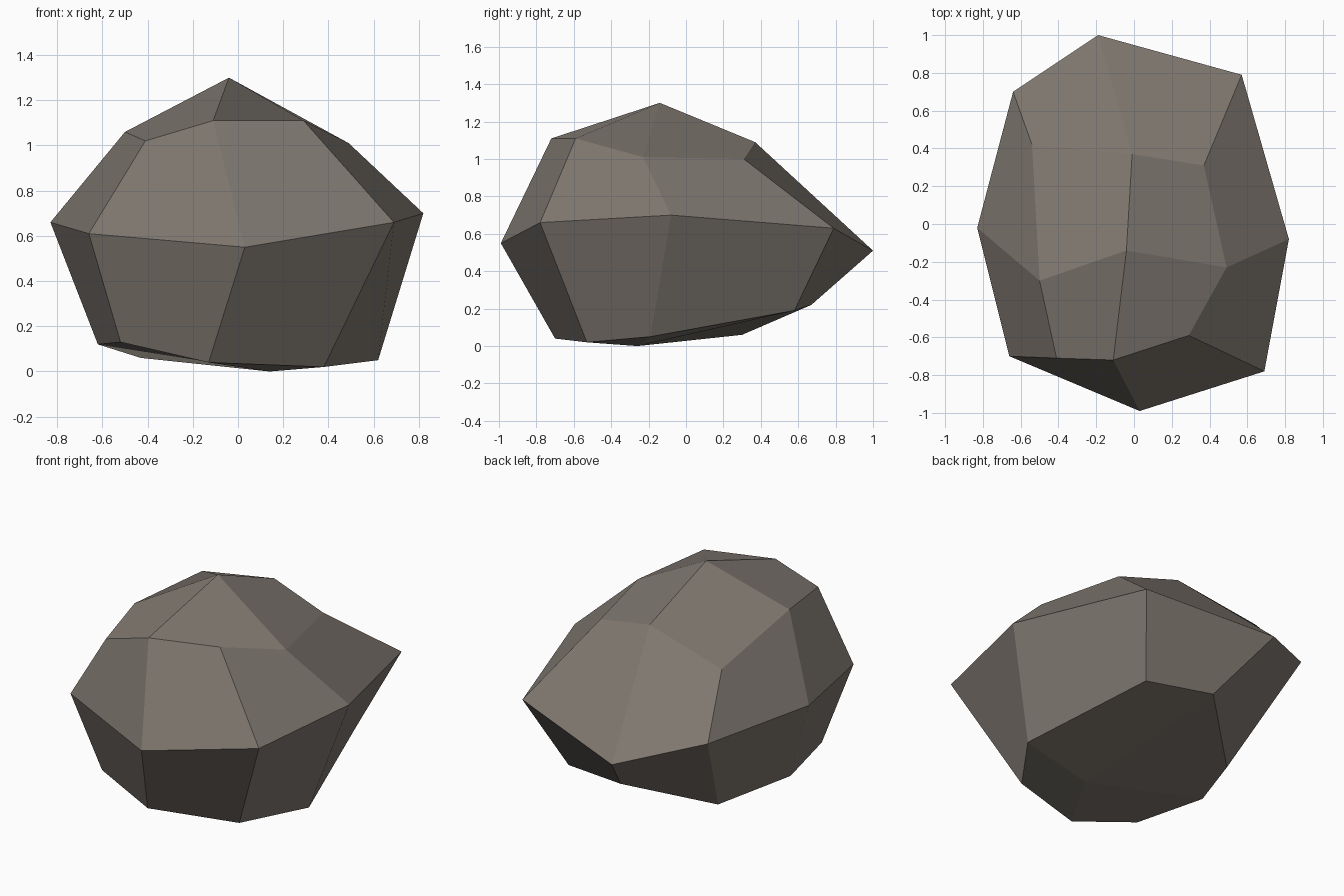
import bpy
import bmesh

# Remove the default cube
cube = bpy.data.objects.get("Cube")
if cube:
    bpy.data.objects.remove(cube, do_unlink=True)

# Stone material
stone = bpy.data.materials.new("warm grey stone")
stone.use_nodes = True
colour = (0.21, 0.185, 0.16, 1)
stone.diffuse_color = colour
shader = next(n for n in stone.node_tree.nodes if n.type == "BSDF_PRINCIPLED")
shader.inputs["Base Color"].default_value = colour
shader.inputs["Roughness"].default_value = 0.9

# Three irregular rings of eight corners, counter-clockwise from the front
lower_ring = [(-.13, -.70, .04), (.38, -.53, .02), (.62, -.19, .05), (.40, .58, .19),
              (-.02, .67, .22), (-.43, .30, .06), (-.62, -.14, .12), (-.52, -.59, .13)]
widest_ring = [(.03, -.99, .55), (.69, -.78, .66), (.82, -.08, .70), (.57, .79, .63),
               (-.19, 1, .51), (-.64, .70, .645), (-.83, -.02, .66), (-.66, -.70, .61)]
upper_ring = [(-.11, -.72, 1.11), (.29, -.59, 1.11), (.49, -.23, 1.01), (.37, .31, 1),
              (-.01, .37, 1.09), (-.54, .42, .975), (-.50, -.30, 1.06), (-.41, -.71, 1.02)]
peak_point = (-.04, -.14, 1.30)
base_point = (.14, -.26, 0)


def band(bm, below, above):
    """Join two rings with a belt of four-sided facets."""
    count = len(below)
    for i in range(count):
        j = (i + 1) % count
        bm.faces.new((below[j], above[j], above[i], below[i]))


def cap(bm, ring, centre):
    """Close a ring with four facets that meet at a centre point."""
    count = len(ring)
    for i in range(0, count, 2):
        bm.faces.new((centre, ring[i], ring[i + 1], ring[(i + 2) % count]))


# Faceted boulder
bm = bmesh.new()
lower, widest, upper = ([bm.verts.new(p) for p in ring]
                        for ring in (lower_ring, widest_ring, upper_ring))
band(bm, lower, widest)
band(bm, widest, upper)
cap(bm, upper, bm.verts.new(peak_point))
cap(bm, lower, bm.verts.new(base_point))
bmesh.ops.recalc_face_normals(bm, faces=bm.faces)

mesh = bpy.data.meshes.new("boulder")
bm.to_mesh(mesh)
bm.free()
mesh.materials.append(stone)
boulder = bpy.data.objects.new("boulder", mesh)
bpy.context.collection.objects.link(boulder)
